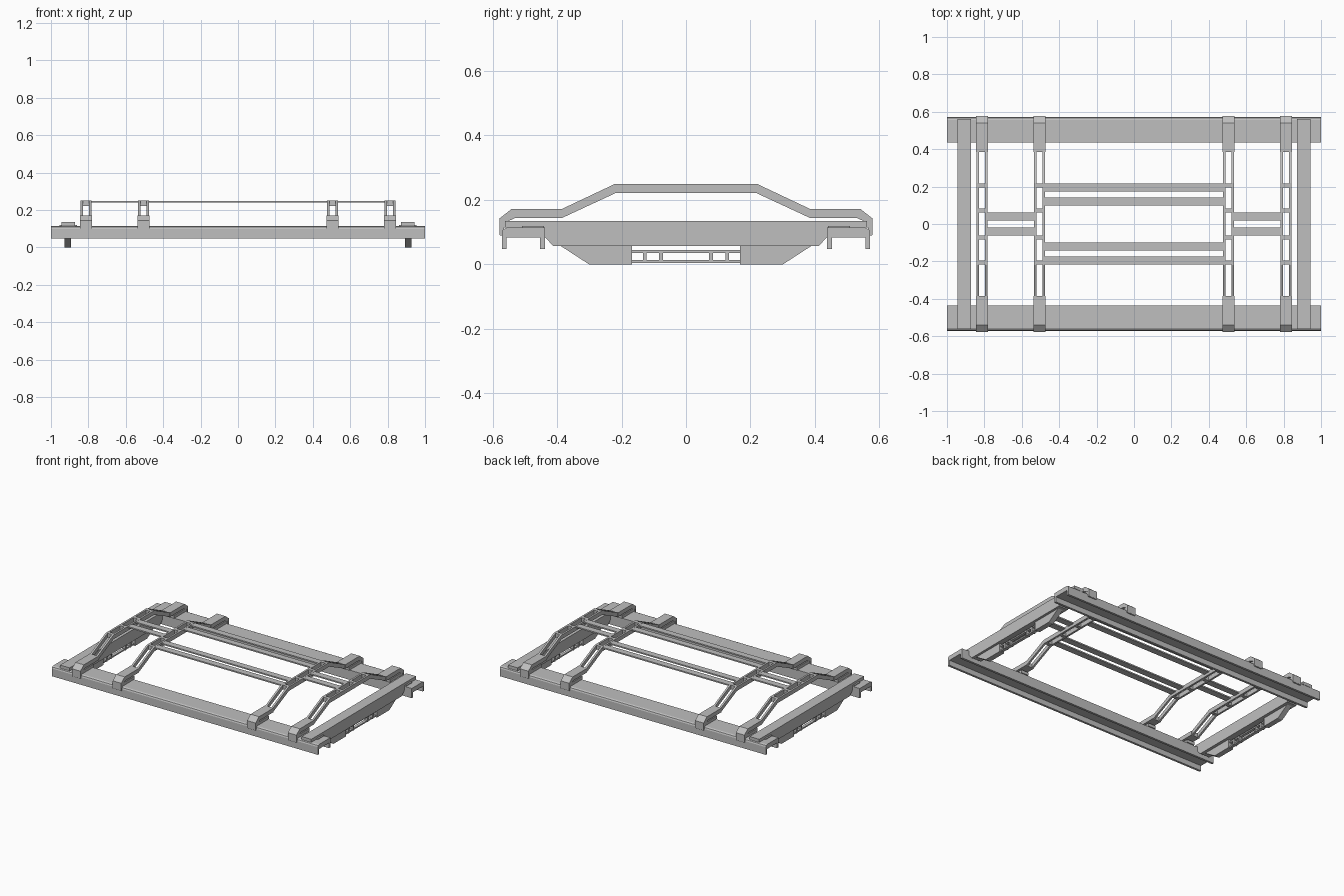
import bpy, bmesh
from mathutils import Vector

cube = bpy.data.objects.get("Cube")
if cube:
    bpy.data.objects.remove(cube, do_unlink=True)

# Single satin grey paint
grey = bpy.data.materials.new("light_grey_metal")
grey.use_nodes = True
colour = (0.52, 0.52, 0.52, 1)
grey.diffuse_color = colour
grey.node_tree.nodes["Principled BSDF"].inputs["Base Color"].default_value = colour


def finish(name, bm):
    bmesh.ops.recalc_face_normals(bm, faces=bm.faces)
    mesh = bpy.data.meshes.new(name)
    bm.to_mesh(mesh)
    bm.free()
    mesh.materials.append(grey)
    ob = bpy.data.objects.new(name, mesh)
    bpy.context.collection.objects.link(ob)
    return ob


def add_prism(bm, yz, x0, x1):
    """Extrude a closed side profile along x."""
    face = bm.faces.new([bm.verts.new((x0, y, z)) for y, z in yz])
    ext = bmesh.ops.extrude_face_region(bm, geom=[face])
    verts = [v for v in ext["geom"] if isinstance(v, bmesh.types.BMVert)]
    bmesh.ops.translate(bm, verts=verts, vec=(x1 - x0, 0, 0))


def add_box(bm, x0, x1, y0, y1, z0, z1):
    add_prism(bm, [(y0, z0), (y1, z0), (y1, z1), (y0, z1)], x0, x1)


def flip(yz, s):
    return [(s * y, z) for y, z in yz]


# Side rails: inverted channels running the full length
RAIL = [(0.437, 0.048), (0.452, 0.048), (0.452, 0.083), (0.556, 0.083),
        (0.556, 0.048), (0.571, 0.048), (0.571, 0.1), (0.567, 0.109),
        (0.557, 0.114), (0.437, 0.114)]
for side, s in (("front", -1), ("back", 1)):
    bm = bmesh.new()
    add_prism(bm, flip(RAIL, s), -1, 1)
    finish(side + "_rail", bm)

# End beams with lower skids, a light ladder between them and corner pads
BEAM = [(0.412, 0.057), (0.437, 0.085), (0.437, 0.114), (0.562, 0.114), (0.562, 0.135)]
SKID = [(0.168, 0), (0.3, 0), (0.388, 0.057), (0.168, 0.057)]
for side, s in (("left", 1), ("right", -1)):
    bm = bmesh.new()
    add_prism(bm, BEAM + flip(BEAM, -1)[::-1], s * 0.872, s * 0.944)
    finish(side + "_end_beam", bm)

    bm = bmesh.new()
    for e in (-1, 1):
        add_prism(bm, flip(SKID, e), s * 0.892, s * 0.928)
    finish(side + "_skids", bm)

    bm = bmesh.new()
    for z0, z1 in ((0.005, 0.014), (0.036, 0.045)):
        add_box(bm, s * 0.9, s * 0.92, -0.168, 0.168, z0, z1)
    for y in (-0.128, -0.078, 0.078, 0.128):
        add_box(bm, s * 0.896, s * 0.924, y - 0.006, y + 0.006, 0.005, 0.045)
    finish(side + "_ladder", bm)

    bm = bmesh.new()
    for e in (-1, 1):
        add_box(bm, s * 0.862, s * 0.954, e * 0.44, e * 0.508, 0.114, 0.119)
    finish(side + "_corner_pads", bm)

# Hoops: two thin bent rails joined by webs, with solid hooked feet
OUTER = [(0.22, 0.25), (0.385, 0.172)]
INNER = [(0.385, 0.144), (0.217, 0.222)]
FOOT = [(0.385, 0.172), (0.541, 0.172), (0.578, 0.143), (0.578, 0.092),
        (0.565, 0.092), (0.565, 0.128), (0.53, 0.144), (0.385, 0.144)]
LINER = [(0.43, 0.114), (0.571, 0.114), (0.571, 0.09), (0.577, 0.09),
         (0.577, 0.125), (0.565, 0.134), (0.43, 0.134)]
ARCH = flip(OUTER, -1)[::-1] + OUTER + INNER + flip(INNER, -1)[::-1]
hoops = {"right_outer": -0.812, "right_inner": -0.505, "left_inner": 0.505, "left_outer": 0.812}
for side, x in hoops.items():
    bm = bmesh.new()
    for e in (-1, 1):
        add_prism(bm, ARCH, x + e * 0.016, x + e * 0.029)
        add_prism(bm, flip(FOOT, e), x - 0.032, x + 0.032)
        add_prism(bm, flip(LINER, e), x - 0.028, x + 0.028)
        for y0, y1 in ((0.061, 0.083), (0.195, 0.217)):
            add_box(bm, x - 0.016, x + 0.016, e * y0, e * y1, 0.222, 0.25)
    finish(side + "_hoop", bm)

# Thin cross slats between the hoops
bm = bmesh.new()
for e in (-1, 1):
    for y0, y1 in ((0.099, 0.142), (0.174, 0.217)):
        add_box(bm, -0.476, 0.476, e * y0, e * y1, 0.24, 0.249)
finish("long_slats", bm)
for side, s in (("left", 1), ("right", -1)):
    bm = bmesh.new()
    for e in (-1, 1):
        add_box(bm, s * 0.534, s * 0.783, e * 0.019, e * 0.062, 0.24, 0.249)
    finish(side + "_short_slats", bm)
